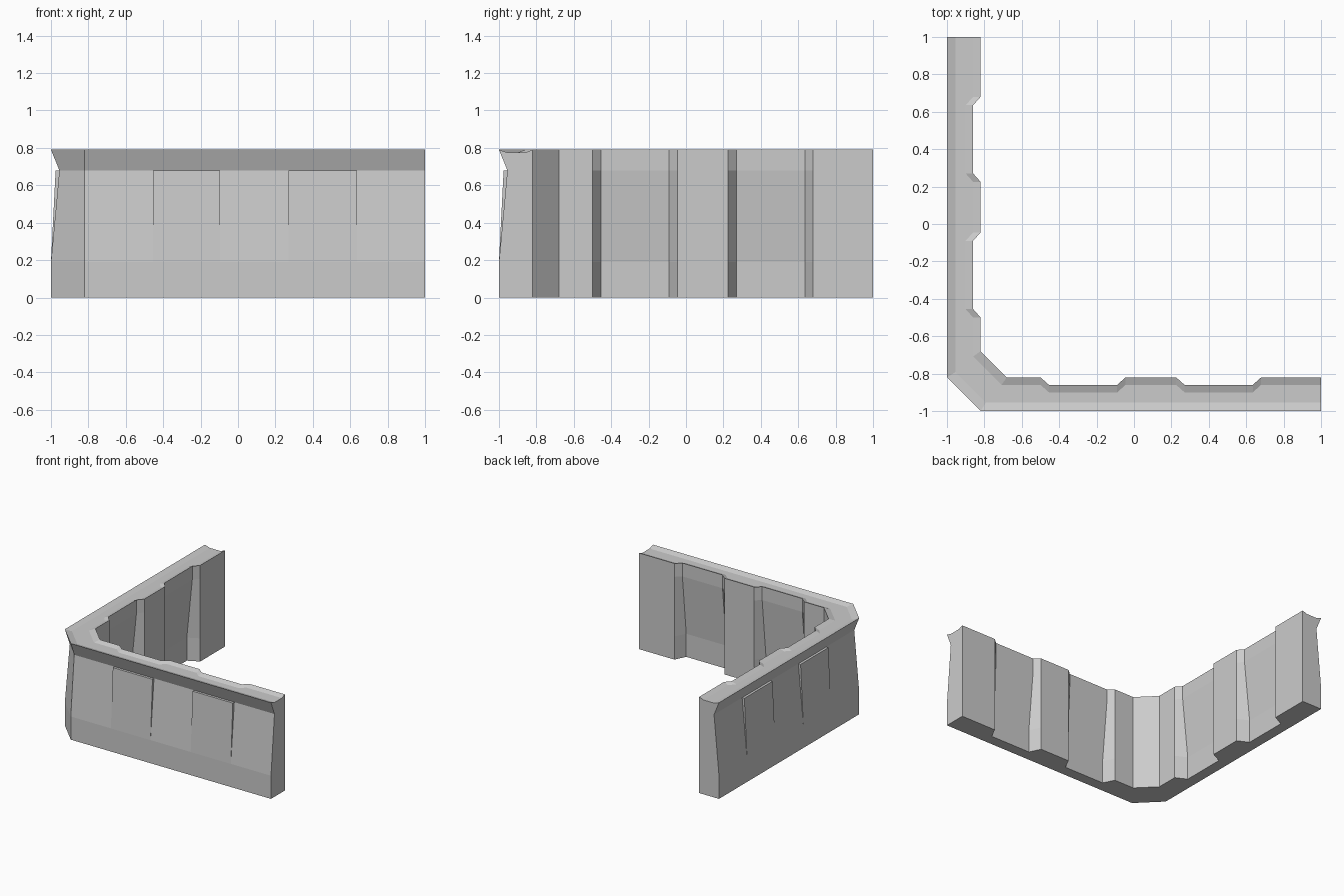
import bpy, bmesh

if "Cube" in bpy.data.objects:
    bpy.data.objects.remove(bpy.data.objects["Cube"])


def loft(name, rings):
    """Skin a list of closed rings and cap both ends."""
    bm = bmesh.new()
    rows = [[bm.verts.new(p) for p in r] for r in rings]
    n = len(rings[0])
    for a, b in zip(rows, rows[1:]):
        for i in range(n):
            j = (i + 1) % n
            bm.faces.new((a[i], a[j], b[j], b[i]))
    bm.faces.new(rows[0])
    bm.faces.new(rows[-1])
    bmesh.ops.recalc_face_normals(bm, faces=bm.faces)
    me = bpy.data.meshes.new(name)
    bm.to_mesh(me)
    bm.free()
    ob = bpy.data.objects.new(name, me)
    bpy.context.collection.objects.link(ob)
    return ob


def swap(ring):
    """Mirror across the corner diagonal."""
    return [(y, x, z) for x, y, z in ring]


def section(s_out, s_in, top, bottom):
    """Wall cross-section: outer lean, flared lip, dished top, inner face."""
    def mix(t):
        return s_out + (s_in - s_out) * t
    return [(s_out, -1, 0), (s_out, -1, 0.19), (s_out, -0.955, 0.68),
            (s_out, -1, 0.79), (mix(0.2), -0.955, 0.775),
            (mix(0.8), -top - 0.04, 0.775), (s_in, -top, 0.79),
            (s_in, -top, 0.68), (s_in, -bottom, 0.19), (s_in, -bottom, 0)]


# Wall: stations run from the chamfered corner to the end of one arm
FULL, RECESS = (0.82, 0.82), (0.86, 0.91)
arm = [section(-0.82, -0.68, *FULL)]
for a, b, c, d in ((-0.5, -0.455, -0.09, -0.045), (0.225, 0.27, 0.635, 0.68)):
    for s, depth in ((a, FULL), (b, RECESS), (c, RECESS), (d, FULL)):
        arm.append(section(s, s, *depth))
arm.append(section(1, 1, *FULL))
loft("corner_wall", [swap(r) for r in reversed(arm)] + arm)

# Raised wedge panels on the outer faces
for k, (s0, s1) in enumerate(((-0.455, -0.095), (0.27, 0.635))):
    rings = [[(s, -1, 0.19), (s, -0.975, 0.68), (s, -0.945, 0.68)]
             for s in (s0, s1)]
    loft(f"front_panel_{k}", rings)
    loft(f"left_panel_{k}", [swap(r) for r in rings])
